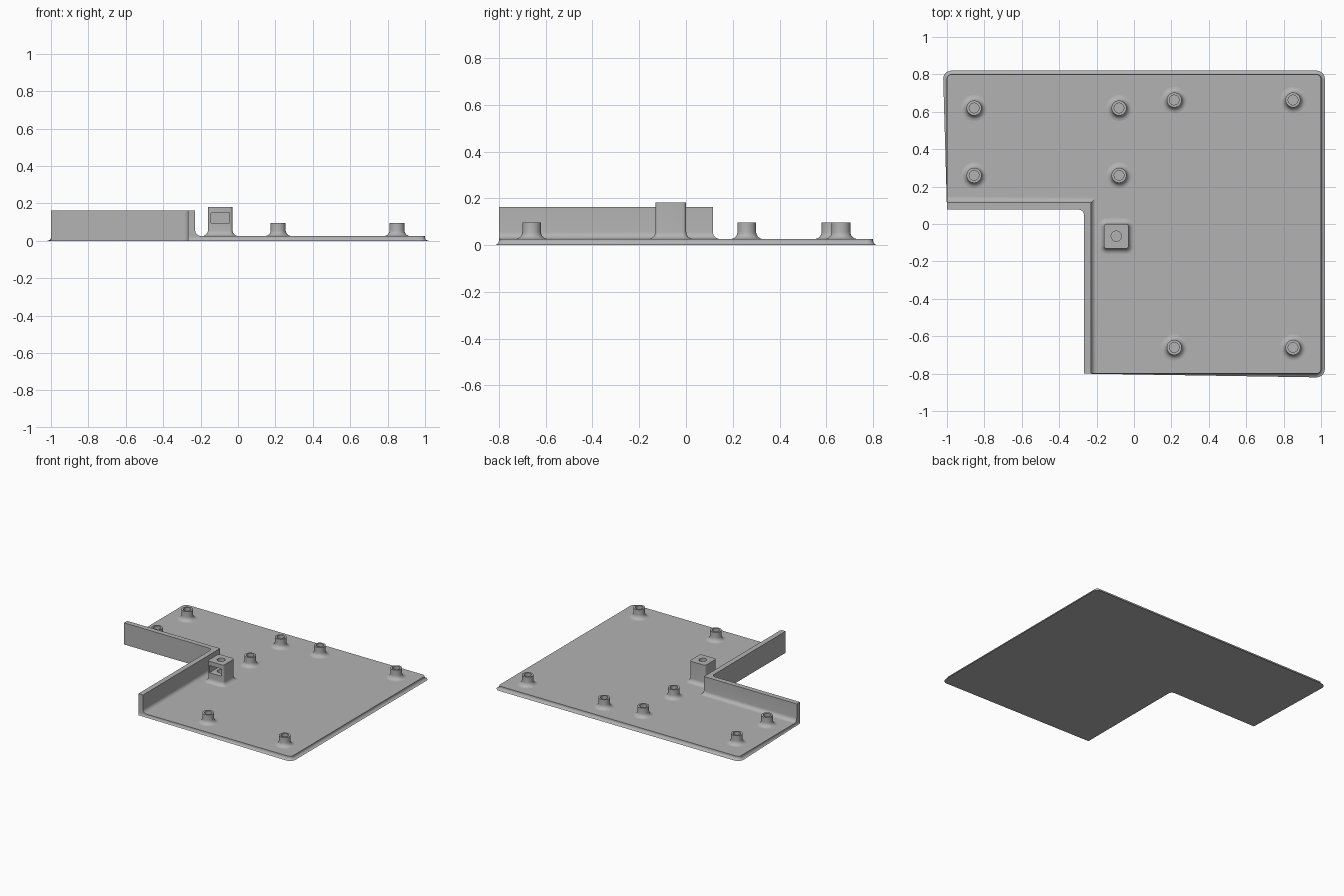
import bpy, bmesh
from math import sin, cos, pi

cube = bpy.data.objects.get("Cube")
if cube:
    bpy.data.objects.remove(cube)

grey = bpy.data.materials.new("plain grey")
grey.use_nodes = True
grey.diffuse_color = (0.45, 0.45, 0.45, 1)
grey.node_tree.nodes["Principled BSDF"].inputs["Base Color"].default_value = (0.45, 0.45, 0.45, 1)

TOP = 0.026                     # upper face of the plate
IN_X, IN_Y = -0.267, 0.077      # inside corner of the L
FILLET = 0.03


def finish(bm, name):
    bmesh.ops.remove_doubles(bm, verts=bm.verts, dist=1e-5)
    bmesh.ops.recalc_face_normals(bm, faces=bm.faces)
    mesh = bpy.data.meshes.new(name)
    bm.to_mesh(mesh)
    bm.free()
    mesh.materials.append(grey)
    obj = bpy.data.objects.new(name, mesh)
    bpy.context.collection.objects.link(obj)
    return obj


def smooth(obj):
    bpy.ops.object.select_all(action='DESELECT')
    obj.select_set(True)
    bpy.context.view_layer.objects.active = obj
    bpy.ops.object.shade_smooth_by_angle(angle=pi / 6)


def fillet_profile(steps=6):
    """Concave quarter round: (outward offset, height) from plate up to wall."""
    return [(FILLET * (1 - sin(a)), TOP + FILLET * (1 - cos(a)))
            for a in (pi / 2 * i / steps for i in range(steps + 1))]


def outline(cx, cy, half, r, n=8):
    """Rounded square; a circle when half is zero."""
    pts = []
    for q, (sx, sy) in enumerate([(1, 1), (-1, 1), (-1, -1), (1, -1)]):
        for i in range(n):
            a = pi / 2 * (q + i / (n - 1 if half else n))
            pts.append((cx + sx * half + r * cos(a), cy + sy * half + r * sin(a)))
    return pts


def loft(bm, rings, closed=True, caps=True):
    rows = [[bm.verts.new(p) for p in ring] for ring in rings]
    n = len(rows[0])
    for a, b in zip(rows, rows[1:]):
        for i in range(n if closed else n - 1):
            j = (i + 1) % n
            bm.faces.new((a[i], a[j], b[j], b[i]))
    if caps:
        bm.faces.new(rows[0])
        bm.faces.new(rows[-1])


# Corner arc shared by the plate and the wall
ARC = 0.03
arc = [(IN_X - ARC + ARC * sin(a), IN_Y - ARC + ARC * cos(a))
       for a in (pi / 2 * i / 8 for i in range(9))]

# Plate: extruded L with rounded outer corners and rounded lower rim
bm = bmesh.new()
shape = [(-1, IN_Y)] + arc + [(IN_X, -0.8), (1, -0.8), (1, 0.8), (-1, 0.8)]
loft(bm, [[(x, y, z) for x, y in shape] for z in (0, TOP)])


def is_corner(e):
    a, b = e.verts
    return (abs(a.co.z - b.co.z) > 0.01 and
            (a.co.x > 0.9 or (a.co.x < -0.9 and a.co.y > 0.5)))


bmesh.ops.bevel(bm, geom=[e for e in bm.edges if is_corner(e)], offset=0.025,
                segments=5, profile=0.5, affect='EDGES')


def is_outer_rim(e):
    mid = (e.verts[0].co + e.verts[1].co) / 2
    low = max(v.co.z for v in e.verts) < 0.001
    return low and (abs(mid.x) > 0.96 or abs(mid.y) > 0.76)


bmesh.ops.bevel(bm, geom=[e for e in bm.edges if is_outer_rim(e)], offset=0.02,
                segments=5, profile=0.5, affect='EDGES')
smooth(finish(bm, "base_plate"))

# Wall: filleted section swept along the inside corner
THICK, WALL_TOP = 0.038, 0.162
section = [(0, TOP), (0, WALL_TOP), (THICK, WALL_TOP)]
section += [(THICK + o, z) for o, z in reversed(fillet_profile())]
bm = bmesh.new()
rings = [[(-1, IN_Y + d, z) for d, z in section]]
for x, y in arc:
    rings.append([(IN_X + d, IN_Y + d, z) if d else (x, y, z) for d, z in section])
rings.append([(IN_X + d, -0.8, z) for d, z in section])
rows = [[bm.verts.new(p) for p in ring] for ring in rings]
for a, b in zip(rows, rows[1:]):
    for i in range(len(section) - 1):
        bm.faces.new((a[i], a[i + 1], b[i + 1], b[i]))
bm.faces.new(rows[0])
bm.faces.new(rows[-1])
bmesh.ops.dissolve_degenerate(bm, edges=bm.edges, dist=1e-5)
smooth(finish(bm, "corner_wall"))

# Hollow screw posts
POST_R, HOLE_R, POST_TOP = 0.04, 0.026, 0.096
posts = [(x, y) for x in (-0.855, -0.08) for y in (0.26, 0.62)]
posts += [(x, y) for x in (0.215, 0.85) for y in (-0.66, 0.663)]
for k, (x, y) in enumerate(posts):
    steps = [(POST_R + o, z) for o, z in fillet_profile()]
    steps += [(POST_R, POST_TOP), (HOLE_R, POST_TOP), (HOLE_R, TOP + 0.002)]
    bm = bmesh.new()
    loft(bm, [[(px, py, z) for px, py in outline(x, y, 0, r)] for r, z in steps])
    smooth(finish(bm, f"screw_post_{k + 1}"))

# Square block with a vertical hole and a pocket in its front
BX, BY, BLOCK_TOP = -0.095, -0.065, 0.182
bm = bmesh.new()
steps = [(o, z) for o, z in fillet_profile()] + [(0, BLOCK_TOP)]
loft(bm, [[(px, py, z) for px, py in outline(BX, BY, 0.05, 0.016 + o)] for o, z in steps])
block = finish(bm, "nut_block")

bm = bmesh.new()
loft(bm, [[(px, py, z) for px, py in outline(BX, BY, 0, 0.027)] for z in (0.05, 0.25)])
hole = finish(bm, "hole_cutter")
bm = bmesh.new()
bmesh.ops.create_cube(bm, size=1)
for v in bm.verts:
    v.co = (BX + v.co.x * 0.1, BY - 0.03 + v.co.y * 0.16, 0.123 + v.co.z * 0.054)
pocket = finish(bm, "pocket_cutter")

bpy.context.view_layer.objects.active = block
for cutter in (hole, pocket):
    cutter.hide_render = True
    mod = block.modifiers.new(cutter.name, 'BOOLEAN')
    mod.operation, mod.solver, mod.object = 'DIFFERENCE', 'EXACT', cutter
    bpy.ops.object.modifier_apply(modifier=mod.name)
    bpy.data.objects.remove(cutter)
smooth(block)
